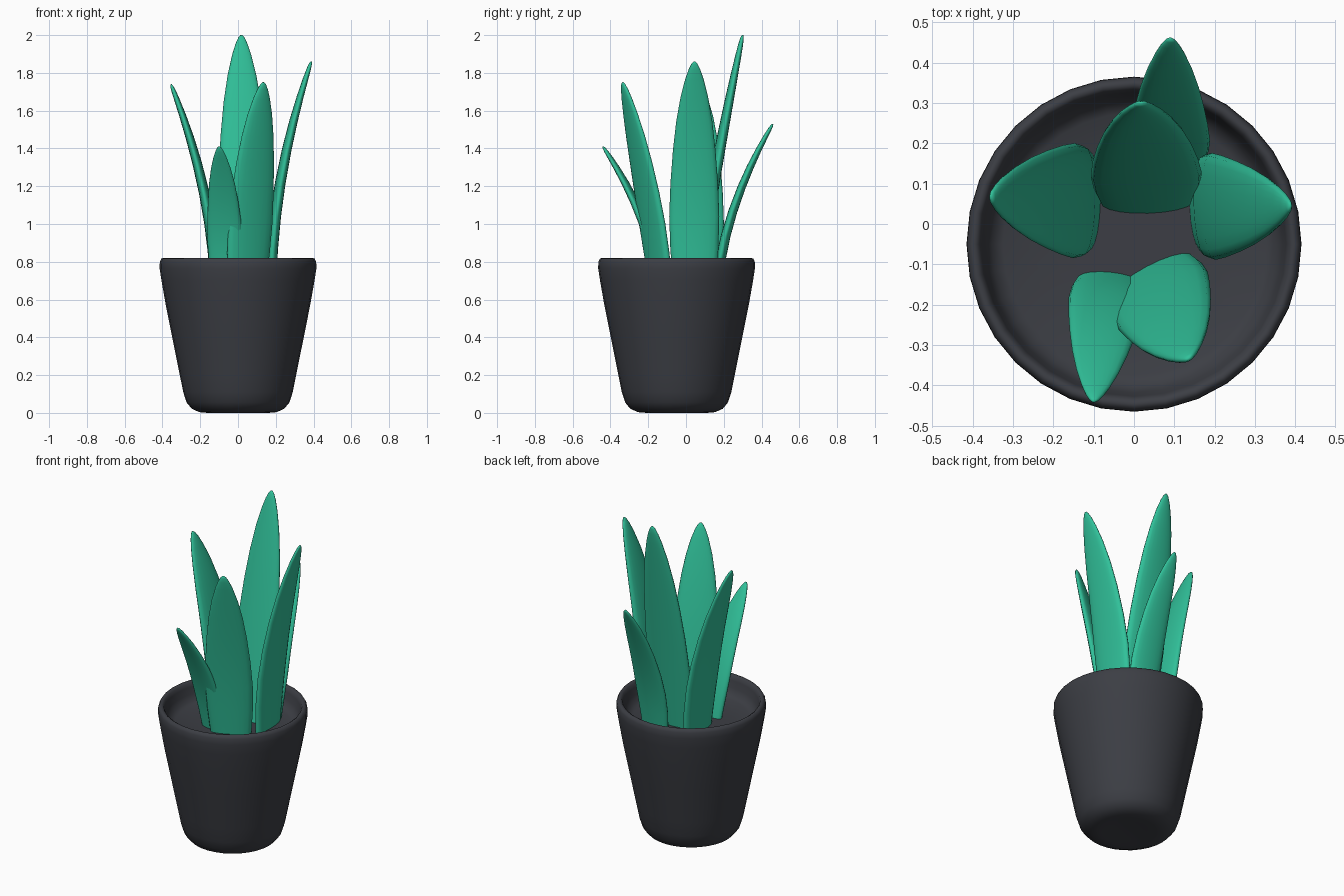
import bpy, bmesh, math
from mathutils import Vector

if "Cube" in bpy.data.objects:
    bpy.data.objects.remove(bpy.data.objects["Cube"])


def material(name, rgb):
    m = bpy.data.materials.new(name)
    m.diffuse_color = (*rgb, 1)
    m.use_nodes = True
    m.node_tree.nodes["Principled BSDF"].inputs["Base Color"].default_value = m.diffuse_color
    return m


DARK = material("dark_ceramic", (0.045, 0.048, 0.058))
GREEN = material("leaf_green", (0.03, 0.53, 0.32))


def finish(name, bm, mat, angle):
    bmesh.ops.recalc_face_normals(bm, faces=bm.faces)
    mesh = bpy.data.meshes.new(name)
    bm.to_mesh(mesh)
    bm.free()
    ob = bpy.data.objects.new(name, mesh)
    bpy.context.collection.objects.link(ob)
    mesh.materials.append(mat)
    bpy.ops.object.select_all(action='DESELECT')
    bpy.context.view_layer.objects.active = ob
    ob.select_set(True)
    bpy.ops.object.shade_smooth_by_angle(angle=math.radians(angle))
    return ob


def skin(bm, rings):
    """Bridge consecutive closed rings of points and cap both ends."""
    loops = [[bm.verts.new(p) for p in r] for r in rings]
    n = len(loops[0])
    for a, b in zip(loops, loops[1:]):
        for i in range(n):
            j = (i + 1) % n
            bm.faces.new((a[i], a[j], b[j], b[i]))
    bm.faces.new(loops[0])
    bm.faces.new(loops[-1])


# Pot: lathed outer wall, rounded rim, inner wall and recessed filled top
POT_Y, SIDES = -0.05, 32
profile = [(0.10, 0.008), (0.16, 0.0), (0.205, 0.004), (0.245, 0.022), (0.272, 0.055),
           (0.290, 0.11), (0.308, 0.20), (0.352, 0.42), (0.384, 0.58), (0.405, 0.70),
           (0.415, 0.765), (0.414, 0.80), (0.406, 0.817), (0.395, 0.82), (0.384, 0.813),
           (0.377, 0.79), (0.368, 0.75), (0.352, 0.715), (0.325, 0.70), (0.15, 0.70)]
bm = bmesh.new()
skin(bm, [[(r * math.cos(2 * math.pi * i / SIDES),
            POT_Y + r * math.sin(2 * math.pi * i / SIDES), z) for i in range(SIDES)]
          for r, z in profile])
finish("plant_pot", bm, DARK, 60)

# Leaf stations: (position along leaf, relative width, relative thickness)
STATIONS = [(0, .86, 1), (.15, .96, .98), (.3, 1, .92), (.45, .95, .86), (.6, .85, .78),
            (.73, .72, .68), (.84, .55, .56), (.92, .37, .45), (.965, .23, .36),
            (.99, .12, .24), (1, .04, .1)]


def leaf(name, base, tip, width, thick, facing, bend):
    """Flattened pointed leaf sweeping from base to tip, curving outwards."""
    a = math.radians(facing)
    out, side = Vector((math.cos(a), math.sin(a), 0)), Vector((-math.sin(a), math.cos(a), 0))
    p0, p2 = Vector(base), Vector(tip)
    p1 = (p0 + p2) / 2 - out * bend
    rings = []
    for t, w, th in STATIONS:
        c = p0 * (1 - t) ** 2 + p1 * 2 * t * (1 - t) + p2 * t * t
        tangent = ((p1 - p0) * (1 - t) + (p2 - p1) * t).normalized()
        normal = side.cross(tangent).normalized()
        if t == 0:
            normal = out  # flat level base
        ring = []
        for i in range(20):
            q = 2 * math.pi * i / 20
            s = math.sin(q)
            ring.append(c + side * (math.cos(q) * w * width / 2)
                        + normal * (math.copysign(abs(s) ** 0.85, s) * th * thick / 2))
        rings.append(ring)
    bm = bmesh.new()
    skin(bm, rings)
    finish(name, bm, GREEN, 70)


# Six leaves fanning out of the pot
Z = 0.69
leaf("leaf_tall", (0.035, 0.06, Z), (0.018, 0.30, 2.0), 0.275, 0.07, 92, 0.02)
leaf("leaf_back", (0.09, 0.165, Z), (0.09, 0.46, 1.53), 0.20, 0.055, 88, 0.10)
leaf("leaf_left", (-0.115, 0.055, Z), (-0.355, 0.067, 1.74), 0.285, 0.065, 179, 0.09)
leaf("leaf_right", (0.17, 0.045, Z), (0.388, 0.045, 1.86), 0.265, 0.065, 2, 0.09)
leaf("leaf_front_small", (-0.06, -0.145, Z), (-0.10, -0.44, 1.41), 0.19, 0.055, -96, 0.10)
leaf("leaf_front", (0.047, -0.135, Z), (0.135, -0.335, 1.75), 0.265, 0.07, -62, 0.04)
